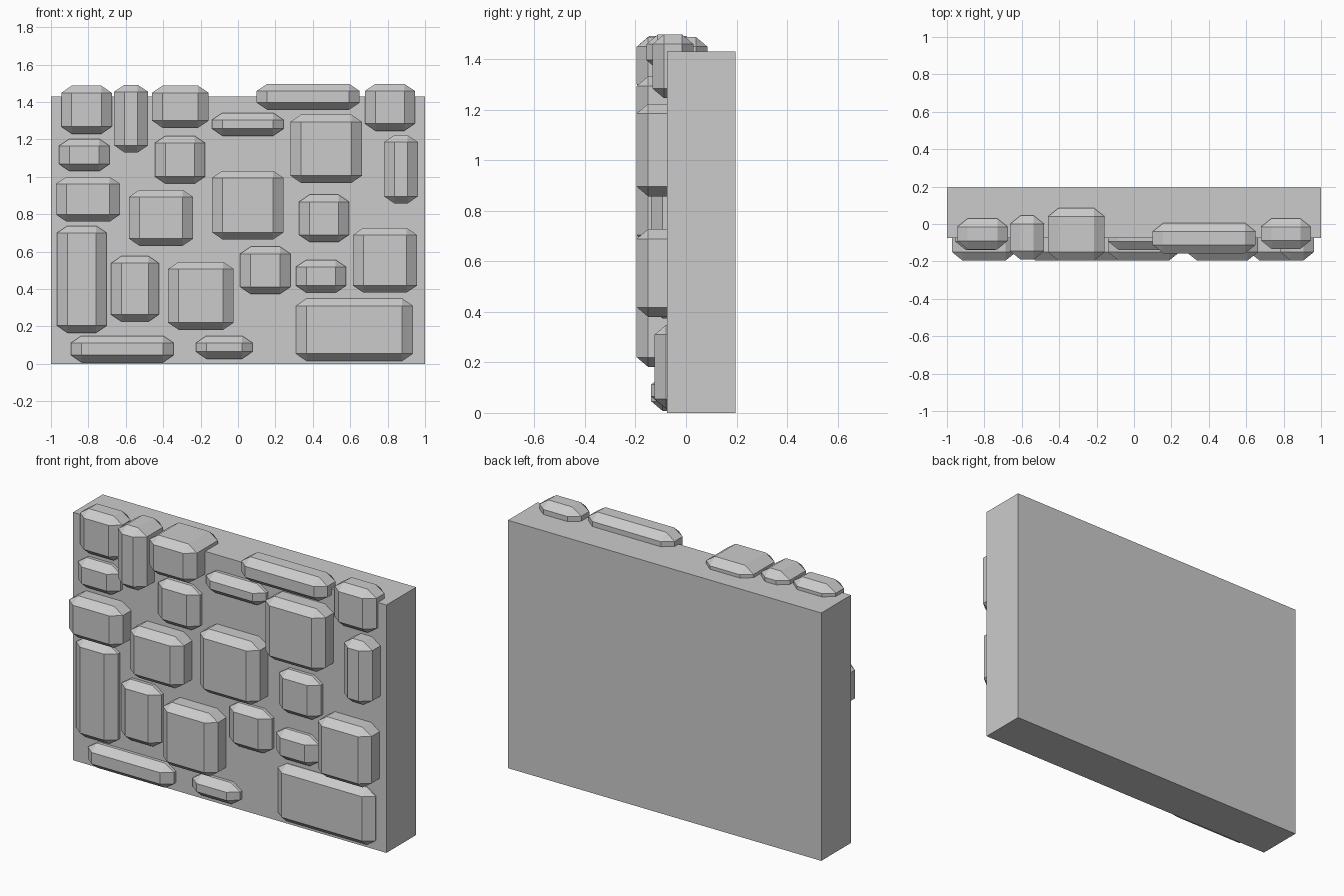
import bpy, bmesh
from mathutils import Vector

# Chamfer size along x, y and z, shared by every stone
CHAMFER = Vector((0.056, 0.045, 0.038))


def block(name, lo, hi, chamfer=None):
    """Box from corner lo to corner hi, with optional single-step chamfers."""
    lo, hi = Vector(lo), Vector(hi)
    unit = chamfer or Vector((1, 1, 1))
    bm = bmesh.new()
    bmesh.ops.create_cube(bm, size=1)
    for v in bm.verts:
        v.co = Vector([v.co[i] * (hi[i] - lo[i]) / unit[i] for i in range(3)])
    if chamfer:
        bmesh.ops.bevel(bm, geom=bm.edges[:], offset=1, segments=1,
                        affect='EDGES', offset_type='OFFSET')
    mid = (lo + hi) / 2
    for v in bm.verts:
        v.co = Vector([v.co[i] * unit[i] + mid[i] for i in range(3)])
    bmesh.ops.recalc_face_normals(bm, faces=bm.faces[:])
    mesh = bpy.data.meshes.new(name)
    bm.to_mesh(mesh)
    bm.free()
    obj = bpy.data.objects.new(name, mesh)
    bpy.context.collection.objects.link(obj)
    return obj


# Plain wall slab
block("wall_slab", (-1, -0.075, 0), (1, 0.195, 1.43))

# Capping stones that stand above the wall: x0, x1, z0, z1, front y, back y
for i, (x0, x1, z0, z1, f, b) in enumerate([
    (-0.945, -0.675, 1.23, 1.487, -0.135, 0.03),
    (-0.663, -0.48, 1.13, 1.492, -0.19, 0.045),
    (-0.46, -0.157, 1.262, 1.487, -0.195, 0.085),
    (0.10, 0.65, 1.358, 1.497, -0.157, 0.005),
    (0.679, 0.945, 1.246, 1.497, -0.133, 0.03),
], 1):
    block(f"cap_stone_{i}", (x0, f, z0), (x1, b, z1), CHAMFER)

# Deep facing stones: x0, x1, z0, z1
deep = [
    (0.28, 0.663, 0.968, 1.332), (0.781, 0.962, 0.857, 1.223),
    (-0.973, -0.63, 0.76, 1.0), (-0.583, -0.24, 0.631, 0.93),
    (-0.139, 0.244, 0.665, 1.032), (-0.374, -0.023, 0.182, 0.545),
    (0.615, 0.957, 0.38, 0.727),
]
# Shallow facing stones
shallow = [
    (-0.957, -0.686, 1.03, 1.203), (-0.139, 0.244, 1.219, 1.342),
    (-0.444, -0.176, 0.963, 1.219), (0.326, 0.594, 0.652, 0.904),
    (-0.968, -0.702, 0.166, 0.738), (-0.679, -0.423, 0.225, 0.576),
    (0.011, 0.281, 0.374, 0.626), (0.31, 0.578, 0.38, 0.556),
    (-0.893, -0.344, 0.008, 0.15), (-0.225, 0.078, 0.027, 0.15),
]
# Long foundation stone, the flattest
flat = [(0.31, 0.934, 0.016, 0.348)]

for label, front, stones in (("deep", -0.195, deep),
                             ("shallow", -0.138, shallow),
                             ("foundation", -0.124, flat)):
    for i, (x0, x1, z0, z1) in enumerate(stones, 1):
        block(f"{label}_stone_{i}", (x0, front, z0), (x1, front + 0.18, z1), CHAMFER)
